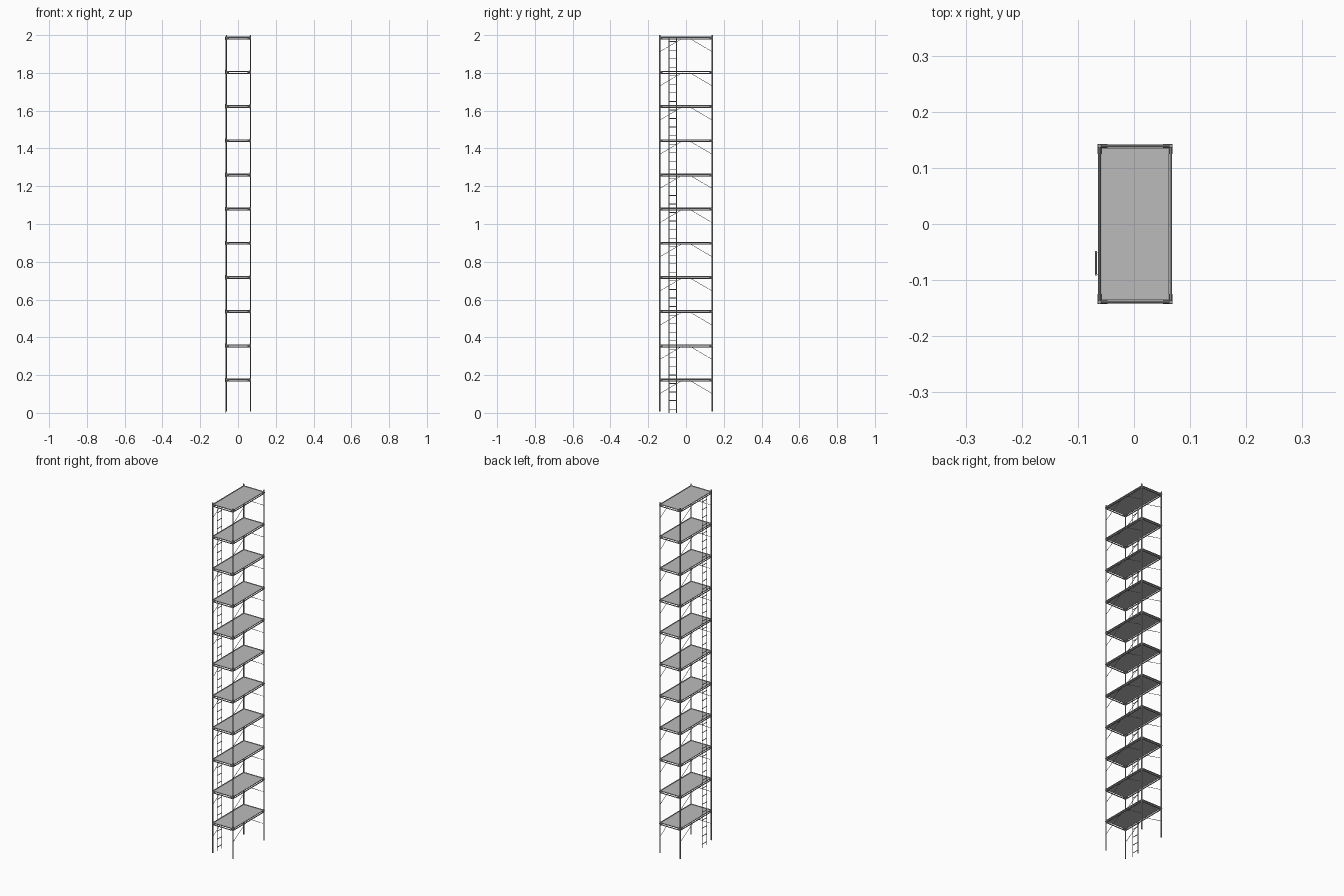
import bpy
import bmesh
from mathutils import Vector

cube = bpy.data.objects.get("Cube")
if cube:
    bpy.data.objects.remove(cube, do_unlink=True)


def material(name, value):
    mat = bpy.data.materials.new(name)
    mat.use_nodes = True
    colour = (value, value, value, 1)
    mat.diffuse_color = colour
    mat.node_tree.nodes["Principled BSDF"].inputs["Base Color"].default_value = colour
    return mat


STEEL = material("steel grey", 0.36)
DECK = material("deck grey", 0.5)

LEVELS = 11
BAY = 0.181
FIRST = 0.175
CX = 0.002
PX, PY = 0.0635, 0.139
levels = [FIRST + BAY * i for i in range(LEVELS)]


def finish(name, bm, mat, smooth=True):
    mesh = bpy.data.meshes.new(name)
    bm.to_mesh(mesh)
    bm.free()
    mesh.materials.append(mat)
    obj = bpy.data.objects.new(name, mesh)
    bpy.context.collection.objects.link(obj)
    if smooth:
        bpy.ops.object.select_all(action="DESELECT")
        obj.select_set(True)
        bpy.context.view_layer.objects.active = obj
        bpy.ops.object.shade_smooth_by_angle()
    return obj


def tube(bm, a, b, radius, sides=10):
    a, b = Vector(a), Vector(b)
    axis = b - a
    verts = bmesh.ops.create_cone(bm, cap_ends=True, segments=sides, radius1=radius,
                                  radius2=radius, depth=axis.length)["verts"]
    turn = axis.to_track_quat("Z", "Y").to_matrix().to_4x4()
    bmesh.ops.transform(bm, matrix=turn, verts=verts)
    bmesh.ops.translate(bm, vec=(a + b) / 2, verts=verts)


def box(bm, centre, size):
    verts = bmesh.ops.create_cube(bm, size=1)["verts"]
    bmesh.ops.scale(bm, vec=size, verts=verts)
    bmesh.ops.translate(bm, vec=centre, verts=verts)


# Corner posts
bm = bmesh.new()
for sx in (-1, 1):
    for sy in (-1, 1):
        tube(bm, (CX + sx * PX, sy * PY, 0.008), (CX + sx * PX, sy * PY, 2), 0.0033)
finish("corner_posts", bm, STEEL)

# Horizontal rails round each deck, with sleeves at the corners
rails, sleeves, braces, decks = (bmesh.new() for _ in range(4))
for z in levels:
    for s in (-1, 1):
        for dz in (-0.006, 0.004):
            tube(rails, (CX - PX, s * PY, z + dz), (CX + PX, s * PY, z + dz), 0.0026, 8)
            tube(rails, (CX + s * PX, -PY, z + dz), (CX + s * PX, PY, z + dz), 0.0026, 8)
        for t in (-1, 1):
            x, y = CX + s * PX, t * PY
            tube(sleeves, (x + s * 0.0035, y, z), (x - s * 0.014, y, z), 0.0036)
            tube(sleeves, (x, y + t * 0.0035, z), (x, y - t * 0.014, z), 0.0036)
            tube(sleeves, (x, y, z - 0.011), (x, y, z + 0.011), 0.0036)
            # Diagonal knee braces on both long sides
            tube(braces, (x, y, z - 0.073), (x, t * 0.018, z - 0.002), 0.0011, 6)
    box(decks, (CX, 0, z + 0.002), (2 * PX - 0.007, 2 * PY - 0.007, 0.005))
finish("deck_rails", rails, STEEL)
finish("corner_sleeves", sleeves, STEEL)
finish("knee_braces", braces, STEEL)
finish("deck_boards", decks, DECK, smooth=False)

# Ladder on the outside of the right-hand long side
bm = bmesh.new()
LX = -0.0675
for y in (-0.09, -0.05):
    tube(bm, (LX, y, 0), (LX, y, 1.99), 0.0022, 8)
step = BAY / 4
for i in range(LEVELS * 4):
    z = 0.02 + step * i
    tube(bm, (LX, -0.09, z), (LX, -0.05, z), 0.0018, 8)
finish("ladder", bm, STEEL)
